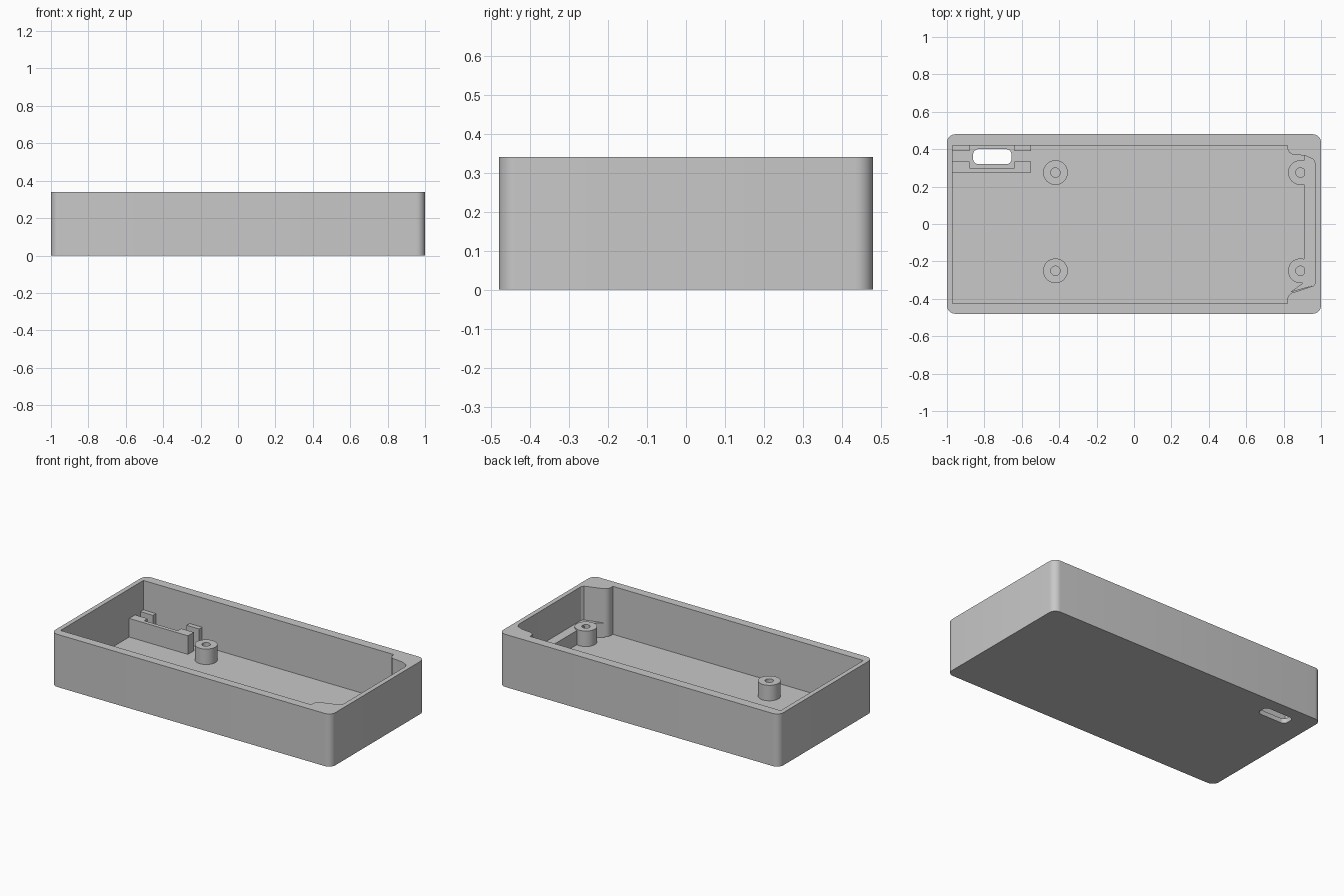
import bpy, bmesh, math
from mathutils import Vector

cube = bpy.data.objects.get("Cube")
if cube:
    bpy.data.objects.remove(cube, do_unlink=True)

HEIGHT, FLOOR = 0.34, 0.03
BOSS_TOP, LEDGE_TOP, CRADLE_TOP = 0.13, 0.122, 0.15
EMBED = 0.015

grey = bpy.data.materials.new("grey plastic")
grey.use_nodes = True
grey.diffuse_color = (0.58, 0.58, 0.58, 1)
grey.node_tree.nodes["Principled BSDF"].inputs["Base Color"].default_value = grey.diffuse_color


def arc(cx, cy, r, a0, a1, steps=8):
    """Points along a circular arc, angles in degrees."""
    angles = [math.radians(a0 + (a1 - a0) * i / steps) for i in range(steps + 1)]
    return [(cx + r * math.cos(a), cy + r * math.sin(a)) for a in angles]


def rounded_rect(x0, x1, y0, y1, r):
    return (arc(x1 - r, y1 - r, r, 0, 90) + arc(x0 + r, y1 - r, r, 90, 180)
            + arc(x0 + r, y0 + r, r, 180, 270) + arc(x1 - r, y0 + r, r, 270, 360))


def circle(x, y, r):
    return arc(x, y, r, 0, 360, 40)[:-1]


def prism(name, outline, z0, z1):
    """Extrude a flat outline from z0 up to z1."""
    bm = bmesh.new()
    face = bm.faces.new([bm.verts.new((x, y, z0)) for x, y in outline])
    top = bmesh.ops.extrude_face_region(bm, geom=[face])["geom"]
    moved = [v for v in top if isinstance(v, bmesh.types.BMVert)]
    bmesh.ops.translate(bm, verts=moved, vec=Vector((0, 0, z1 - z0)))
    bmesh.ops.recalc_face_normals(bm, faces=bm.faces)
    mesh = bpy.data.meshes.new(name)
    bm.to_mesh(mesh)
    bm.free()
    mesh.materials.append(grey)
    obj = bpy.data.objects.new(name, mesh)
    bpy.context.collection.objects.link(obj)
    return obj


def activate(obj):
    bpy.ops.object.select_all(action="DESELECT")
    obj.select_set(True)
    bpy.context.view_layer.objects.active = obj


def cut(obj, cutter):
    """Subtract the cutter for good and discard it."""
    cutter.hide_render = True
    mod = obj.modifiers.new("cut", "BOOLEAN")
    mod.operation, mod.solver, mod.object = "DIFFERENCE", "EXACT", cutter
    activate(obj)
    bpy.ops.object.modifier_apply(modifier=mod.name)
    bpy.data.objects.remove(cutter, do_unlink=True)


def smooth(obj):
    activate(obj)
    bpy.ops.object.shade_smooth_by_angle(angle=math.radians(30))


# Tray body: rounded block, hollowed, with thickened corners at the left end
tray = prism("tray_body", rounded_rect(-1, 1, -0.48, 0.48, 0.045), 0, HEIGHT)
back_corner = ([(0.97, 0.32), (0.96, 0.345), (0.915, 0.365), (0.87, 0.37)]
               + arc(0.86, 0.41, 0.04, 270, 180))
front_corner = arc(0.86, -0.405, 0.04, 180, 100) + [(0.96, -0.33), (0.97, -0.315)]
cavity = (back_corner + [(0.82, 0.42), (-0.97, 0.42), (-0.97, -0.425), (0.82, -0.425)]
          + front_corner)
cut(tray, prism("cavity_cutter", cavity, FLOOR, HEIGHT + 0.1))

# Port slot through the floor
cut(tray, prism("slot_cutter", rounded_rect(-0.86, -0.655, 0.32, 0.40, 0.028), -0.1, 0.1))
smooth(tray)

# Screw bosses with blind holes
for x, end in ((-0.42, "right"), (0.89, "left")):
    for y, side in ((-0.25, "front"), (0.275, "back")):
        boss = prism(f"screw_boss_{side}_{end}", circle(x, y, 0.066), EMBED, BOSS_TOP)
        cut(boss, prism("hole_cutter", circle(x, y, 0.025), 0, HEIGHT))
        smooth(boss)

# Raised ledge along the left end, with a pointed front tip
ledge = [(0.91, 0.38), (0.985, 0.38), (0.985, -0.325), (0.96, -0.33),
         (0.835, -0.365), (0.91, -0.31)]
prism("end_ledge", ledge, EMBED, LEDGE_TOP)

# Port cradle: a notched front rail and two stops on the back wall
rail = [(-0.98, 0.275), (-0.55, 0.275), (-0.55, 0.335), (-0.64, 0.335),
        (-0.64, 0.30), (-0.88, 0.30), (-0.88, 0.335), (-0.98, 0.335)]
prism("cradle_rail", rail, EMBED, CRADLE_TOP)
for name, x0, x1 in (("right", -0.98, -0.88), ("left", -0.64, -0.55)):
    stop = [(x0, 0.39), (x1, 0.39), (x1, 0.44), (x0, 0.44)]
    prism(f"cradle_stop_{name}", stop, EMBED, CRADLE_TOP)
